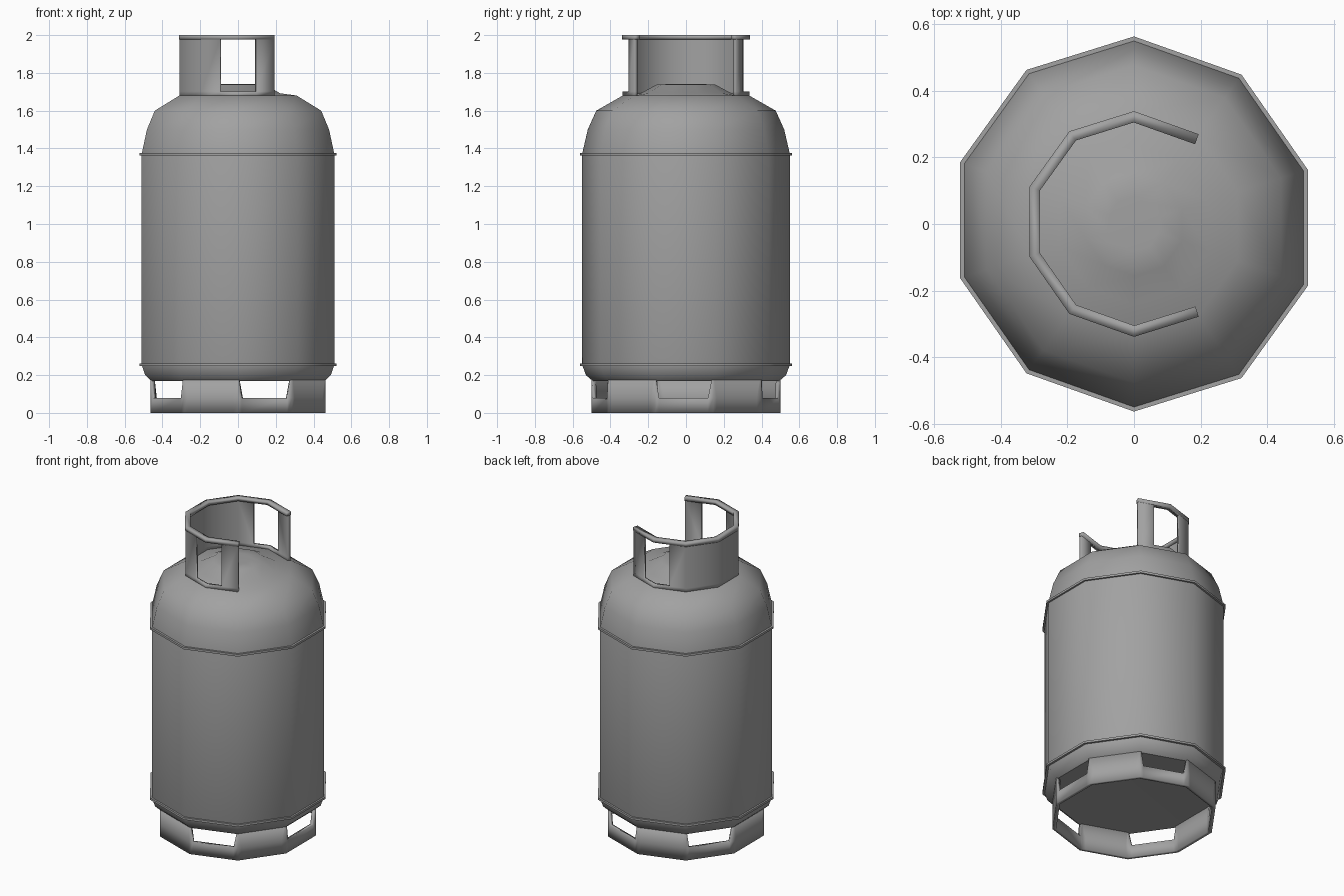
import bpy
import bmesh
from math import radians, sin, cos

if "Cube" in bpy.data.objects:
    bpy.data.objects.remove(bpy.data.objects["Cube"])

GREY = (0.36, 0.36, 0.36, 1)
paint = bpy.data.materials.new("grey_paint")
paint.use_nodes = True
paint.diffuse_color = GREY
paint.node_tree.nodes["Principled BSDF"].inputs["Base Color"].default_value = GREY

SIDES = 10
STEP = 360 / SIDES


def point(angle, r, z):
    """Point on the slightly narrowed and skewed ten-sided section."""
    x = 0.975 * r * cos(radians(angle))
    return (x, r * sin(radians(angle)) - 0.022 * x, z)


def finish(name, bm, thickness=0):
    mesh = bpy.data.meshes.new(name)
    bm.to_mesh(mesh)
    bm.free()
    obj = bpy.data.objects.new(name, mesh)
    bpy.context.collection.objects.link(obj)
    mesh.materials.append(paint)
    if thickness:
        mod = obj.modifiers.new("Wall", "SOLIDIFY")
        mod.thickness = thickness
        mod.offset = -1
        mod.use_even_offset = True
    bpy.ops.object.select_all(action="DESELECT")
    obj.select_set(True)
    bpy.context.view_layer.objects.active = obj
    bpy.ops.object.shade_smooth_by_angle(angle=radians(40))
    return obj


def lathe(name, profile, closed=False):
    """Revolve (radius, z) points, listed upwards, into a ten-sided solid."""
    bm = bmesh.new()
    rings = [[bm.verts.new(point(90 + STEP * i, r, z)) for i in range(SIDES)]
             for r, z in profile]
    pairs = list(zip(rings, rings[1:]))
    if closed:
        pairs.append((rings[-1], rings[0]))
    for low, high in pairs:
        for i in range(SIDES):
            j = (i + 1) % SIDES
            bm.faces.new((low[i], low[j], high[j], high[i]))
    if not closed:
        bm.faces.new(rings[0])
        bm.faces.new(rings[-1])
    bmesh.ops.recalc_face_normals(bm, faces=bm.faces)
    return finish(name, bm)


def along(start, end, t, r, z):
    """Point at fraction t of the straight side between two corner angles."""
    a, b = point(start, r, z), point(end, r, z)
    return tuple(p + (q - p) * t for p, q in zip(a, b))


def wall(name, r, thickness, heights, sides, columns, is_open):
    """Thin wall of flat sides; columns(k, row) gives fractions along side k."""
    bm = bmesh.new()
    for k in sides:
        start = 90 + STEP * k
        grid = [[bm.verts.new(along(start, start + STEP, t, r, z))
                 for t in columns(k, row)] for row, z in enumerate(heights)]
        for row in range(len(heights) - 1):
            for c in range(len(grid[0]) - 1):
                if not is_open(k, row, c):
                    bm.faces.new((grid[row][c], grid[row][c + 1],
                                  grid[row + 1][c + 1], grid[row + 1][c]))
    bmesh.ops.remove_doubles(bm, verts=bm.verts, dist=0.0005)
    loose = [v for v in bm.verts if not v.link_faces]
    bmesh.ops.delete(bm, geom=loose, context="VERTS")
    return finish(name, bm, thickness)


# Tank with rounded shoulder and low raised boss on top
lathe("tank_body", [
    (0.30, 0.172), (0.495, 0.17), (0.53, 0.2), (0.55, 0.255), (0.55, 1.37),
    (0.52, 1.5), (0.475, 1.6), (0.335, 1.68), (0.24, 1.692), (0.155, 1.738),
    (0.08, 1.741)])

# Weld seams
for name, z in (("lower_seam", 0.255), ("upper_seam", 1.37)):
    lathe(name, [(0.54, z - 0.007), (0.562, z - 0.007),
                 (0.562, z + 0.007), (0.54, z + 0.007)], closed=True)

# Foot ring with a tapered opening in every other side
wall("foot_ring", 0.5, 0.022, [0, 0.08, 0.19], range(SIDES),
     lambda k, row: (0, 0.02, 0.98, 1) if row == 2 else (0, 0.07, 0.91, 1),
     lambda k, row, c: k % 2 == 1 and row == 1 and c == 1)


# Guard collar, open to one side, with a hand hole around each end corner
def hand_hole(k, row, c):
    return row == 1 and ((k in (0, 5) and c == 0) or (k in (-1, 4) and c == 1))


wall("guard_collar", 0.335, 0.018, [1.67, 1.702, 1.976, 1.99], range(-1, 6),
     lambda k, row: (0, 0.5, 1), hand_hole)

# Thicker rolled rim along the collar top
wall("collar_rim", 0.338, 0.032, [1.976, 2.0], range(-1, 6),
     lambda k, row: (0, 1), lambda k, row, c: False)
